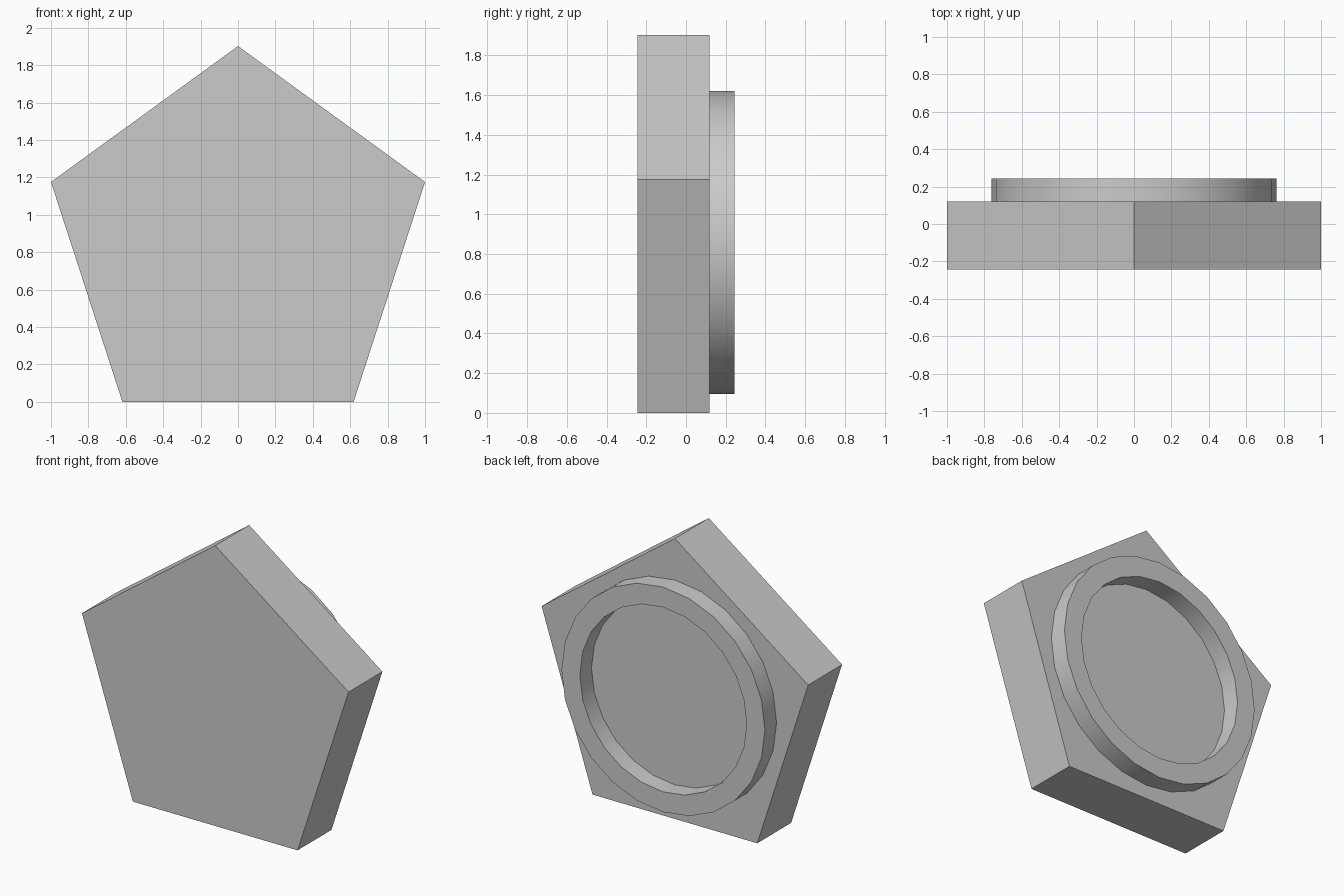
import bpy, bmesh
from math import pi, sin, cos

if "Cube" in bpy.data.objects:
    bpy.data.objects.remove(bpy.data.objects["Cube"])

FRONT, SEAM, BACK = -0.244, 0.119, 0.244


def ngon(radius, sides, cz):
    # Points of a regular polygon with its first point at the top
    return [(radius * sin(2 * pi * i / sides), cz + radius * cos(2 * pi * i / sides))
            for i in range(sides)]


def finish(name, bm):
    bmesh.ops.recalc_face_normals(bm, faces=bm.faces)
    mesh = bpy.data.meshes.new(name)
    bm.to_mesh(mesh)
    bm.free()
    obj = bpy.data.objects.new(name, mesh)
    bpy.context.collection.objects.link(obj)
    return obj


def bridge(bm, a, b):
    n = len(a)
    for i in range(n):
        j = (i + 1) % n
        bm.faces.new((a[i], a[j], b[j], b[i]))


# Five-sided slab standing on one edge
bm = bmesh.new()
R = 1 / sin(2 * pi / 5)
loops = [[bm.verts.new((x, y, z)) for x, z in ngon(R, 5, R * cos(pi / 5))]
         for y in (FRONT, SEAM)]
bridge(bm, *loops)
for loop in loops:
    bm.faces.new(loop)
finish("pentagon_slab", bm)

# Raised ring on the back
bm = bmesh.new()
section = [(0.763, SEAM), (0.763, BACK), (0.626, BACK), (0.626, SEAM)]
loops = [[bm.verts.new((x, y, z)) for x, z in ngon(r, 24, 0.857)]
         for r, y in section]
for i in range(4):
    bridge(bm, loops[i], loops[(i + 1) % 4])
ring = finish("back_ring", bm)
bpy.context.view_layer.objects.active = ring
ring.select_set(True)
bpy.ops.object.shade_smooth_by_angle()
